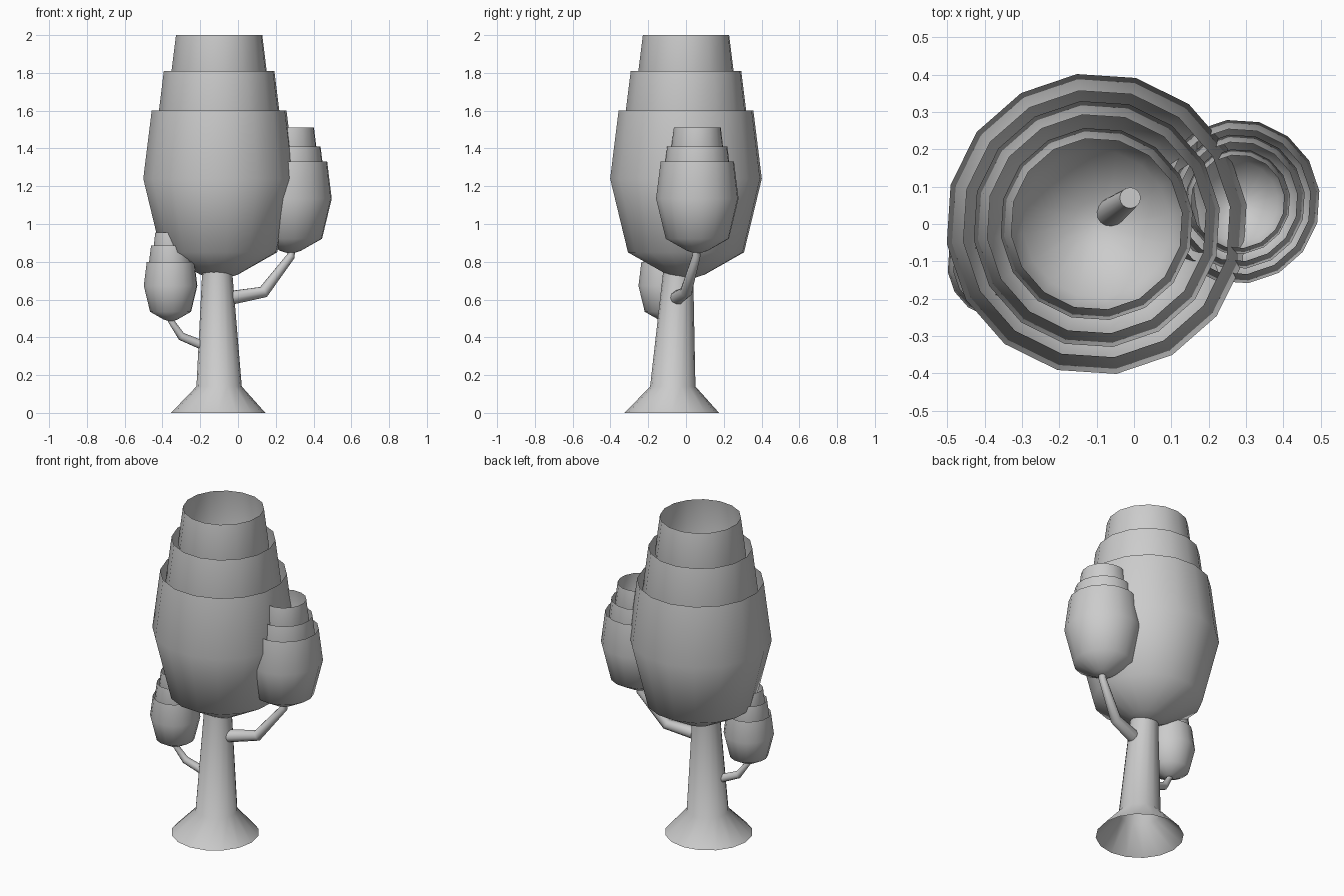
import bpy, bmesh, math
from mathutils import Vector

cube = bpy.data.objects.get("Cube")
if cube:
    bpy.data.objects.remove(cube)

grey = bpy.data.materials.new("plain_grey")
grey.use_nodes = True
grey.diffuse_color = (0.6, 0.6, 0.6, 1)
grey.node_tree.nodes["Principled BSDF"].inputs["Base Color"].default_value = (0.6, 0.6, 0.6, 1)


def loft(name, stations, sides, twist=0.0, cap_start=False, cap_end=False, level=False):
    """Skin circular rings through (centre, radius) stations."""
    bm = bmesh.new()
    points = [Vector(c) for c, r in stations]
    rings = []
    for i, (centre, radius) in enumerate(stations):
        ahead = points[min(i + 1, len(points) - 1)] - points[max(i - 1, 0)]
        turn = Vector((0, 0, 1)).rotation_difference(ahead)
        ring = []
        for k in range(sides):
            a = math.tau * k / sides + twist
            spoke = Vector((math.cos(a), math.sin(a), 0)) * radius
            if not level:
                spoke = turn @ spoke
            ring.append(bm.verts.new(points[i] + spoke))
        rings.append(ring)
    for low, high in zip(rings, rings[1:]):
        for k in range(sides):
            n = (k + 1) % sides
            bm.faces.new((low[k], low[n], high[n], high[k]))
    if cap_start:
        bm.faces.new(rings[0][::-1])
    if cap_end:
        bm.faces.new(rings[-1])
    mesh = bpy.data.meshes.new(name)
    bm.to_mesh(mesh)
    bm.free()
    mesh.materials.append(grey)
    obj = bpy.data.objects.new(name, mesh)
    bpy.context.collection.objects.link(obj)
    bpy.ops.object.select_all(action="DESELECT")
    obj.select_set(True)
    bpy.context.view_layer.objects.active = obj
    bpy.ops.object.shade_smooth_by_angle(angle=math.radians(60))
    return obj


# Open cup: (radius, height below the rim), from the bottom up
CUP = [(0.03, -0.89), (0.10, -0.868), (0.31, -0.75), (0.405, -0.36), (0.36, 0)]


def crown(name, x, y, size, rims):
    """Three nested open cups, each smaller and higher than the last."""
    for label, shrink, rim in zip(("lower", "middle", "upper"), (1, 0.82, 0.64), rims):
        s = size * shrink
        rings = [((x, y, rim + h * s), r * s) for r, h in CUP]
        loft(f"{name}_{label}_cup", rings, 16, math.radians(7.5), cap_start=True, level=True)


crown("main_crown", -0.1, 0, 1, (1.6, 1.81, 2.0))
crown("left_crown", 0.278, 0.06, 0.544, (1.33, 1.41, 1.51))
crown("right_crown", -0.357, -0.11, 0.353, (0.8, 0.885, 0.955))

# Trunk with a flared, open foot and a leaning tip inside the crown
loft("trunk", [((-0.105, -0.075, 0), 0.25), ((-0.1, -0.07, 0.14), 0.12),
               ((-0.11, -0.042, 0.74), 0.08)], 16, level=True)
loft("trunk_tip", [((-0.11, -0.042, 0.74), 0.08), ((-0.07, 0.025, 1.4), 0.04),
                   ((-0.01, 0.07, 1.62), 0.028)], 16, cap_end=True, level=True)

# Bent branches carrying the small crowns
loft("left_branch", [((-0.09, -0.06, 0.6), 0.04), ((0.135, 0.0, 0.64), 0.032),
                     ((0.28, 0.055, 0.83), 0.022), ((0.29, 0.06, 0.95), 0.015)],
     10, cap_start=True, cap_end=True)
loft("right_branch", [((-0.12, -0.06, 0.33), 0.026), ((-0.3, -0.09, 0.405), 0.022),
                      ((-0.357, -0.11, 0.49), 0.016), ((-0.36, -0.11, 0.56), 0.01)],
     10, cap_start=True, cap_end=True)
